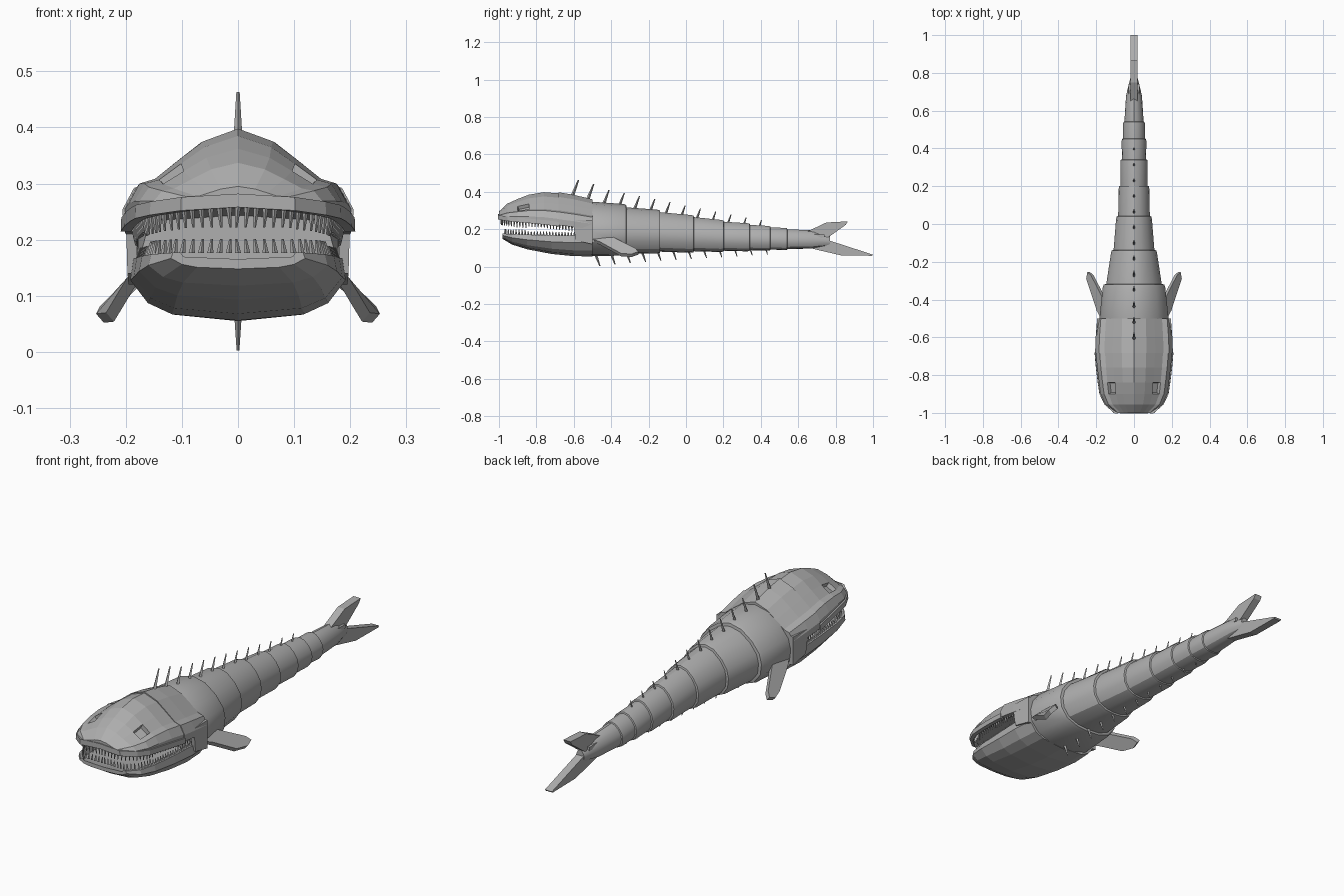
import bpy, bmesh, math
from mathutils import Vector

if "Cube" in bpy.data.objects:
    bpy.data.objects.remove(bpy.data.objects["Cube"])

grey = bpy.data.materials.new("stone_grey")
grey.diffuse_color = (0.43, 0.43, 0.43, 1)
grey.use_nodes = True
grey.node_tree.nodes["Principled BSDF"].inputs["Base Color"].default_value = grey.diffuse_color


def finish(name, bm, smooth=None):
    bmesh.ops.recalc_face_normals(bm, faces=bm.faces)
    me = bpy.data.meshes.new(name)
    bm.to_mesh(me)
    bm.free()
    me.materials.append(grey)
    ob = bpy.data.objects.new(name, me)
    bpy.context.collection.objects.link(ob)
    if smooth:
        bpy.ops.object.select_all(action='DESELECT')
        ob.select_set(True)
        bpy.context.view_layer.objects.active = ob
        bpy.ops.object.shade_smooth_by_angle(angle=math.radians(smooth))
    return ob


def loft(stations, half):
    """Skin rings; station = (y, half width, top z, bottom z), half = unit section."""
    bm = bmesh.new()
    section = half + [(-x, z) for x, z in reversed(half[1:-1])]
    n = len(section)
    rings = [[bm.verts.new((x * w, y, b + z * (t - b))) for x, z in section]
             for y, w, t, b in stations]
    for a, b in zip(rings, rings[1:]):
        for j in range(n):
            k = (j + 1) % n
            bm.faces.new((a[j], a[k], b[k], b[j]))
    bm.faces.new(rings[0])
    bm.faces.new(rings[-1])
    return bm, n


def lerp_table(table, y):
    for a, b in zip(table, table[1:]):
        if y <= b[0]:
            f = max(0, (y - a[0]) / (b[0] - a[0]))
            return [p + (q - p) * f for p, q in zip(a[1:], b[1:])]
    return list(table[-1][1:])


def spike(bm, base, tip, rx, ry):
    """Four-sided tapering thorn."""
    base, tip = Vector(base), Vector(tip)
    offs = [(rx, 0, 0), (0, ry, 0), (-rx, 0, 0), (0, -ry, 0)]
    lo = [bm.verts.new(base + Vector(o)) for o in offs]
    hi = [bm.verts.new(tip + Vector(o) * 0.35) for o in offs]
    for j in range(4):
        bm.faces.new((lo[j], lo[(j + 1) % 4], hi[(j + 1) % 4], hi[j]))
    bm.faces.new(lo)
    bm.faces.new(hi)


def plate(name, points, thick):
    """Solid slab centred on a polygon, thickened along a vector."""
    bm = bmesh.new()
    t = Vector(thick)
    lo = [bm.verts.new(Vector(p) - t) for p in points]
    hi = [bm.verts.new(Vector(p) + t) for p in points]
    bm.faces.new(lo)
    bm.faces.new(hi)
    for j in range(len(points)):
        k = (j + 1) % len(points)
        bm.faces.new((lo[j], lo[k], hi[k], hi[j]))
    return finish(name, bm)


# Skull with palate and sunken eye sockets
SKULL = [(-1, .095, .295, .262), (-.955, .15, .337, .254), (-.9, .176, .362, .248),
         (-.84, .185, .385, .243), (-.76, .195, .398, .235), (-.68, .202, .392, .225)]
dome = [(0, 1), (.32, .86), (.55, .65), (.76, .45), (.9, .4), (1, .18), (.99, 0)]
bm, n = loft(SKULL, dome + [(.84, 0), (.8, .14), (0, .2)])
bmesh.ops.recalc_face_normals(bm, faces=bm.faces)
bm.faces.ensure_lookup_table()
eyes = [bm.faces[2 * n + 2], bm.faces[2 * n + n - 3]]
bmesh.ops.inset_individual(bm, faces=eyes, thickness=.006, depth=-.018)
finish("skull", bm)

# Neck cowl behind the skull
bm, n = loft([(-.682, .206, .398, .222), (-.6, .203, .384, .212), (-.5, .195, .36, .2)],
             dome + [(.84, 0), (.8, .14), (0, .2)])
finish("neck_cowl", bm)

# Upper lip band following the mouth rim
bm = bmesh.new()
for s in (1, -1):
    prev = None
    for y, w, t, b in [(-1.0, 0, 0, .268)] + SKULL:
        y -= .004 if y < -.99 else 0
        quad = [bm.verts.new((s * (w + dx) if w else 0, y, b + dz))
                for dx, dz in ((.006, .014), (.007, -.01), (-.012, -.01), (-.012, .014))]
        if w == 0:
            for v, dy in zip(quad, (0, 0, .02, .02)):
                v.co.y += dy
        if prev:
            for j in range(4):
                bm.faces.new((prev[j], prev[(j + 1) % 4], quad[(j + 1) % 4], quad[j]))
        prev = quad
    bm.faces.new(prev)
finish("upper_lip", bm)

# Lower jaw bowl with an inner floor
JAW = [(-.98, .122, .177, .148), (-.93, .163, .174, .118), (-.85, .18, .171, .093),
       (-.72, .19, .168, .068), (-.6, .196, .167, .056), (-.5, .188, .167, .055)]
bowl = [(0, 0), (.6, .1), (.82, .28), (.98, .65), (.95, 1), (.84, 1), (.8, .75), (0, .6)]
bm, n = loft(JAW, bowl)
finish("lower_jaw", bm)

# Cheek plates closing the mouth corners
for s, side in ((1, "right"), (-1, "left")):
    plate("cheek_" + side, [(s * .188, -.59, .14), (s * .186, -.5, .12), (s * .186, -.5, .25),
                            (s * .192, -.64, .25), (s * .19, -.6, .21)], (.009, 0, 0))


# Tooth rows along both jaw outlines
def teeth(name, table, col, inset, length, front):
    bm = bmesh.new()
    ends = [(0, front)]
    for r in table:
        ends.append((r[1] * inset, r[0] + .012))
    path = [Vector(p) for p in ends]
    dist = 0.0
    for a, b in zip(path, path[1:]):
        seg = (b - a).length
        while dist < seg:
            x, y = a.lerp(b, dist / seg)
            if y > -.57:
                break
            z = lerp_table(table, y)[col]
            h = length * (1.15 if y < -.85 else .85)
            for s in ((1, -1) if x > .001 else (1,)):
                spike(bm, (s * x, y, z), (s * (x - .003), y, z + h), .0055, .0055)
            dist += .0165
        dist -= seg
    finish(name, bm)


teeth("upper_teeth", SKULL + [(-.5, .195, .36, .205)], 2, .92, -.033, -.985)
teeth("lower_teeth", JAW, 1, .9, .022, -.965)

# Body made of telescoping armour segments
BODY = [(-.58, .17, .33, .07), (-.5, .183, .347, .057), (-.32, .152, .322, .068),
        (-.14, .112, .295, .077), (.04, .087, .268, .08), (.2, .074, .243, .083),
        (.34, .066, .226, .086), (.45, .06, .212, .09), (.54, .053, .202, .092),
        (.68, .042, .194, .097), (.77, .02, .165, .11)]
hull = [(0, 1), (.36, .95), (.7, .8), (.93, .62), (1, .45), (.96, .26),
        (.75, .1), (.4, .02), (0, 0)]
rings = []
for i, (y, w, t, b) in enumerate(BODY):
    if 1 < i < 9:
        d = .012 * w / .15 + .001
        rings += [(y - .014, w + d, t + d, b - d * .7), (y, w + d * .6, t + d * .6, b - d * .4),
                  (y + .002, w - d * .4, t - d * .4, b + d * .3)]
    else:
        rings.append((y, w, t, b))
bm, n = loft(rings, hull)
finish("armoured_body", bm, 30)

# Back and belly thorns, shrinking toward the tail
bm = bmesh.new()
for i in range(13):
    f = i / 12
    y = -.61 + 1.0 * f
    top = lerp_table(BODY, y)[1] if y > -.5 else .385 - (y + .61) * .2
    h = .078 - .048 * f
    spike(bm, (0, y, top - .012), (0, y + h * .45, top + h), .0085 - .003 * f, .011 - .005 * f)
finish("back_thorns", bm)
bm = bmesh.new()
for i in range(12):
    f = i / 11
    y = -.485 + .91 * f
    low = lerp_table(BODY, y)[2]
    h = .055 - .03 * f
    spike(bm, (0, y, low + .012), (0, y + h * .45, low - h), .007 - .002 * f, .009 - .004 * f)
finish("belly_thorns", bm)

# Paddle-shaped side fins
for s, side in ((1, "right"), (-1, "left")):
    pts = [(.168, -.5, .14), (.155, -.4, .155), (.175, -.36, .135), (.222, -.27, .09),
           (.24, -.255, .072), (.246, -.29, .06), (.228, -.345, .062), (.19, -.46, .125)]
    plate("side_fin_" + side, [(s * x, y, z) for x, y, z in pts], (s * .007, 0, .008))

# Forked vertical tail
upper = [(.6, .165), (.75, .236), (.865, .242), (.855, .224), (.765, .16), (.7, .135)]
lower = [(.6, .125), (.72, .15), (.765, .14), (1.0, .064), (.995, .058), (.83, .06), (.68, .095)]
for name, prof in (("upper_fluke", upper), ("lower_fluke", lower)):
    plate(name, [(0, y, z) for y, z in prof], (.018, 0, 0))
plate("tail_stub", [(0, .62, .15), (0, .62, .175), (0, .74, .172), (0, .74, .155)], (.028, 0, 0))
